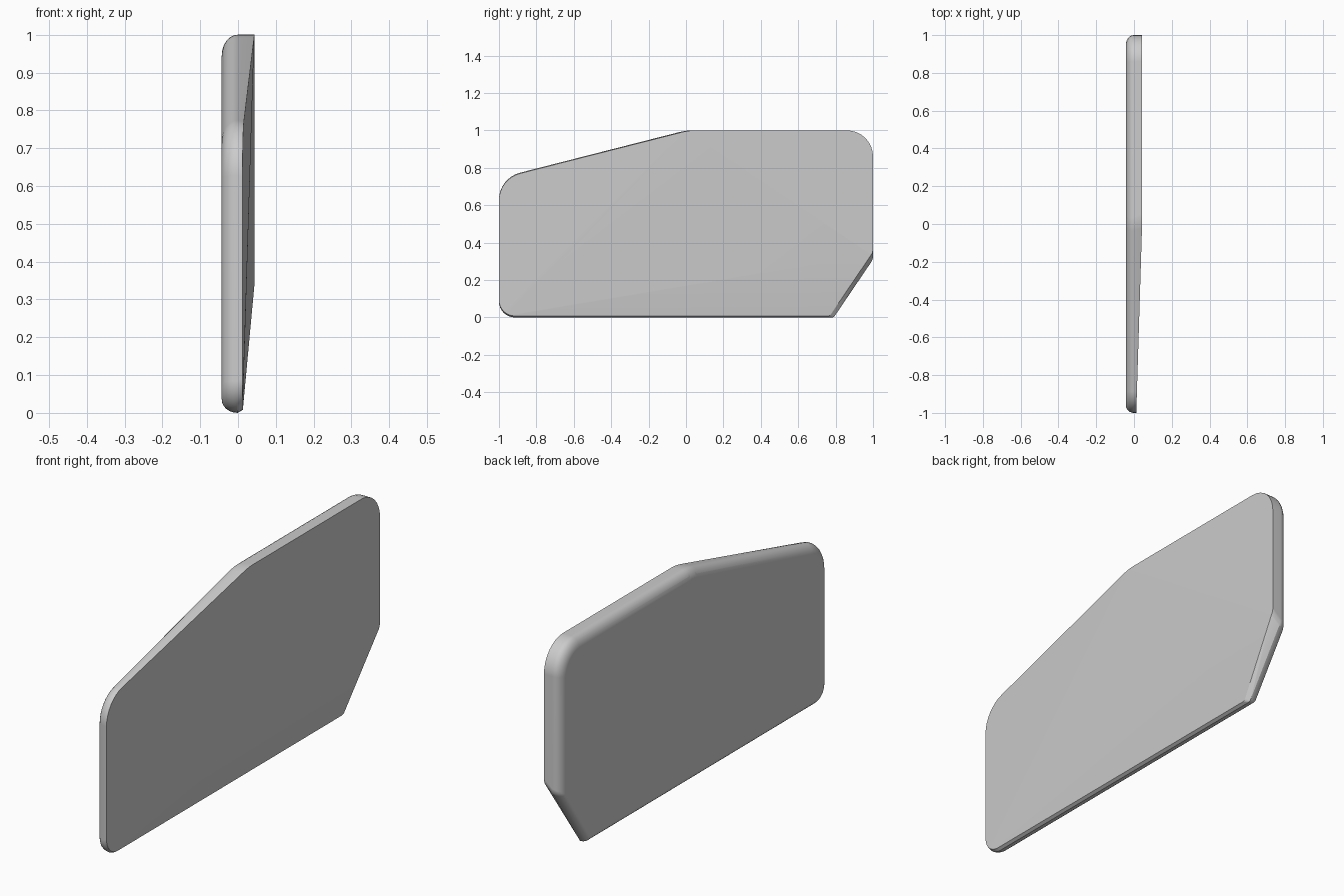
import bpy, bmesh, math
from mathutils import Vector

if "Cube" in bpy.data.objects:
    bpy.data.objects.remove(bpy.data.objects["Cube"])

# Outline in (y, z), counter-clockwise: position, corner radius
CORNERS = [((-1, 0), 0.085), ((0.79, 0), 0.02), ((1, 0.31), 0.06),
           ((1, 1), 0.14), ((0.0, 1), 0.3), ((-1, 0.745), 0.15)]
# Inset of each edge on the rounded back and on the front face
BACK = [0.035, 0.03, 0.05, 0.055, 0.055, 0.04]
FRONT = [0.008, 0.022, 0, 0, 0.004, 0]
BACK_X, ROUND_DEPTH, STEPS = -0.043, 0.042, 6


def outline(insets, shrink):
    """Rounded convex outline with every edge moved inwards by its inset."""
    n = len(CORNERS)
    pts = [Vector(c[0]) for c in CORNERS]
    dirs = [(pts[(i + 1) % n] - pts[i]).normalized() for i in range(n)]
    norms = [Vector((-d.y, d.x)) for d in dirs]
    loop = []
    for i in range(n):
        a, b = norms[i - 1], norms[i]
        r = max(CORNERS[i][1] - shrink, 0.012)

        def meet(p, q):
            s, t = a.dot(pts[i]) + p, b.dot(pts[i]) + q
            det = a.x * b.y - a.y * b.x
            return Vector(((s * b.y - t * a.y) / det, (a.x * t - b.x * s) / det))
        centre = meet(insets[i - 1] + r, insets[i] + r)
        turn = a.angle_signed(b)
        seg = 8
        start = math.atan2(-a.y, -a.x)
        for k in range(seg + 1):
            ang = start - turn * k / seg
            loop.append(centre + r * Vector((math.cos(ang), math.sin(ang))))
    return loop


def front_x(y, z):
    """Faceted front face: a flat corner falling away to the other edges."""
    return min(0.043, 0.012 + 0.01245 * (y + 1) + 0.01855 * z,
               0.012 + 0.031 * (y + 1), 0.012 + 0.094 * z)


bm = bmesh.new()
# Rounded back edge
for s in range(STEPS + 1):
    t = math.pi / 2 * s / STEPS
    k = 1 - math.sin(t)
    for p in outline([i * k for i in BACK], 0.045 * k):
        bm.verts.new((BACK_X + ROUND_DEPTH * (1 - math.cos(t)), p.x, p.y))
# Sloping front face
for p in outline(FRONT, 0.0):
    bm.verts.new((front_x(p.x, p.y), p.x, p.y))

res = bmesh.ops.convex_hull(bm, input=bm.verts)
bmesh.ops.delete(bm, geom=[v for v in bm.verts if not v.link_faces], context='VERTS')
bmesh.ops.dissolve_limit(bm, angle_limit=math.radians(0.3), verts=bm.verts, edges=bm.edges)
bmesh.ops.recalc_face_normals(bm, faces=bm.faces)

mesh = bpy.data.meshes.new("plate")
bm.to_mesh(mesh)
bm.free()
plate = bpy.data.objects.new("plate", mesh)
bpy.context.collection.objects.link(plate)
bpy.context.view_layer.objects.active = plate
plate.select_set(True)
bpy.ops.object.shade_smooth_by_angle(angle=math.radians(30))
mod = plate.modifiers.new("flat_faces", 'WEIGHTED_NORMAL')
mod.keep_sharp = True
